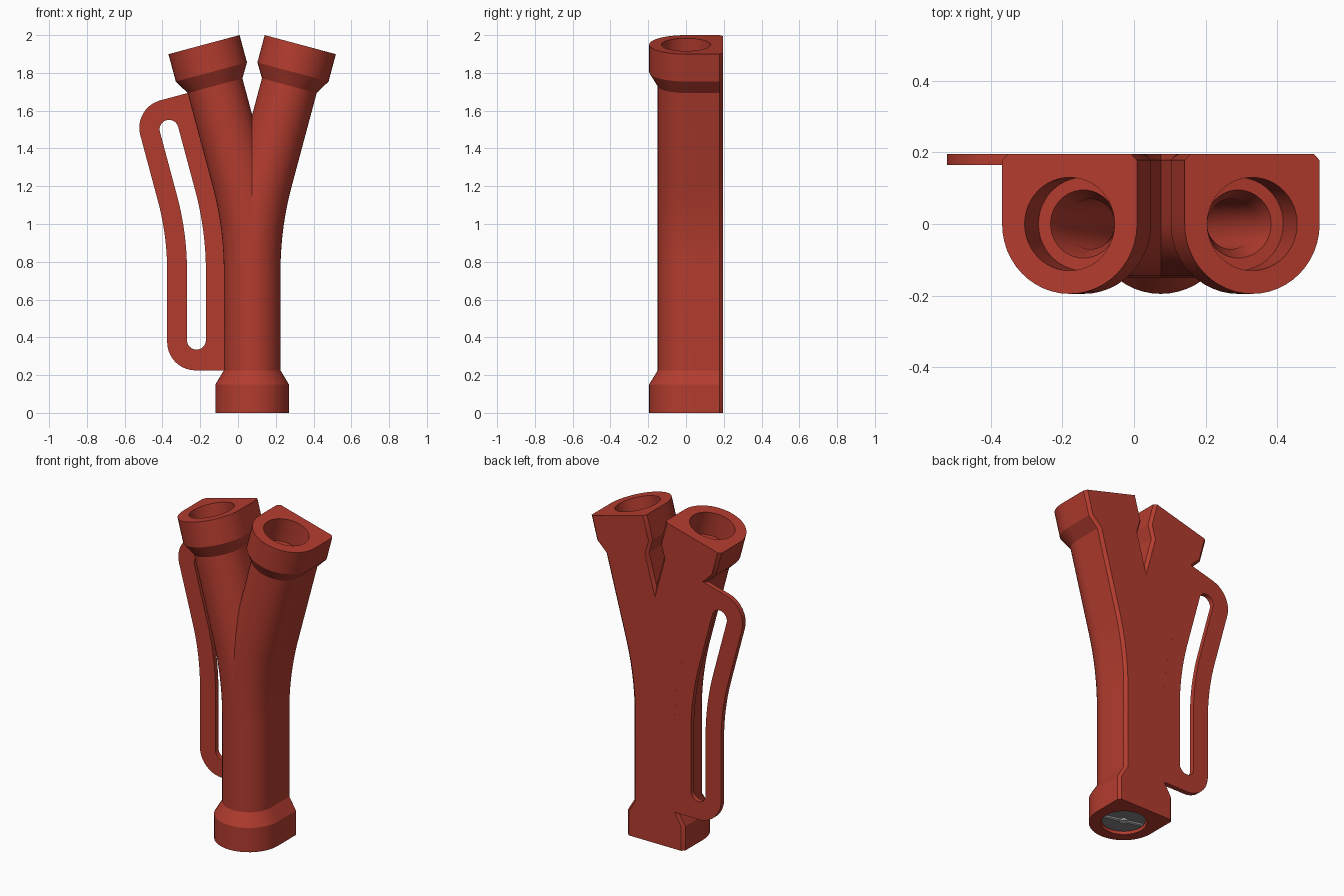
import bpy, bmesh, math

if "Cube" in bpy.data.objects:
    bpy.data.objects.remove(bpy.data.objects["Cube"])

AXIS = 0.075                 # x of the symmetry plane
TILT = math.radians(15)
START, R = 0.75, 1.888       # bend start height and bend radius
ARC_END = START + R * TILT
TOP = ARC_END + 0.736        # length along one branch
BACK, CHAMFER = 0.195, 0.017
HALF = 24                    # segments per half section


def material(name, rgb):
    m = bpy.data.materials.new(name)
    m.diffuse_color = (*rgb, 1)
    m.use_nodes = True
    m.node_tree.nodes["Principled BSDF"].inputs["Base Color"].default_value = m.diffuse_color
    return m


red = material("brick red", (0.45, 0.045, 0.028))
grey = material("dark grey", (0.24, 0.24, 0.24))
light = material("light grey", (0.55, 0.55, 0.55))


def path(s, off):
    """Position (x, z) at length s and sideways offset off on the right branch."""
    if s <= START:
        return off, s
    a = min((s - START) / R, TILT)
    x = R - (R - off) * math.cos(a)
    z = START + (R - off) * math.sin(a)
    d = max(0, s - ARC_END)
    return x + d * math.sin(TILT), z + d * math.cos(TILT)


def d_section(r):
    """Round front, flat chamfered back."""
    pts = [(r * math.cos(a), r * math.sin(a))
           for a in (math.pi + math.pi * i / HALF for i in range(HALF))]
    side = [(r, (BACK - CHAMFER) * i / 5) for i in range(6)]
    w = r - CHAMFER
    back = [(w - 2 * w * i / 12, BACK) for i in range(13)]
    return pts + side + back + [(-x, y) for x, y in reversed(side[1:])]


def round_section(r):
    return [(r * math.cos(a), r * math.sin(a))
            for a in (math.pi + math.pi * i / HALF for i in range(2 * HALF))]


def finish(ob, mat, smooth=True):
    ob.data.materials.append(mat)
    bpy.ops.object.select_all(action='DESELECT')
    ob.select_set(True)
    bpy.context.view_layer.objects.active = ob
    if smooth:
        bpy.ops.object.shade_smooth_by_angle(angle=math.radians(30))


# Forked pipe: outer skin up one branch, bore back down, mirrored at the fork
bend = [START + (ARC_END - START) * i / 14 for i in range(15)]
outer = ([(0, .195), (.15, .195), (.225, .15)] + [(s, .15) for s in bend]
         + [(TOP - .225, .15), (TOP - .15, .195), (TOP, .195)])
bore = ([(TOP, .13), (TOP - .15, .13), (TOP - .15, .095), (TOP - .225, .07)]
        + [(s, .07) for s in reversed(bend)]
        + [(.225, .07), (.15, .095), (.15, .13), (0, .13)])
bm = bmesh.new()
rings = []
for stations, section in ((outer, d_section), (bore, round_section)):
    for s, r in stations:
        ring = []
        for off, y in section(r):
            x, z = path(s, off)
            ring.append(bm.verts.new((x, y, z)))
        rings.append(ring)
for k, a in enumerate(rings):
    b = rings[(k + 1) % len(rings)]
    n = len(a)
    for i in range(n):
        j = (i + 1) % n
        bm.faces.new((a[i], a[j], b[j], b[i]))
bmesh.ops.bisect_plane(bm, geom=bm.verts[:] + bm.edges[:] + bm.faces[:], dist=1e-4,
                       plane_co=(0, 0, 0), plane_no=(1, 0, 0), clear_inner=True)
copy = bmesh.ops.duplicate(bm, geom=bm.verts[:] + bm.edges[:] + bm.faces[:])
for v in copy["geom"]:
    if isinstance(v, bmesh.types.BMVert):
        v.co.x = -v.co.x
bmesh.ops.remove_doubles(bm, verts=bm.verts[:], dist=2e-4)
bmesh.ops.recalc_face_normals(bm, faces=bm.faces[:])
me = bpy.data.meshes.new("forked_pipe")
bm.to_mesh(me)
bm.free()
pipe = bpy.data.objects.new("forked_pipe", me)
pipe.location.x = AXIS
bpy.context.collection.objects.link(pipe)
finish(pipe, red)


# Slotted side handle: flat plate following the left branch
def arc(s, off, r, a0, a1, n=10):
    out = []
    for i in range(n + 1):
        a = math.radians(a0 + (a1 - a0) * i / n)
        out.append((s + r * math.sin(a), off + r * math.cos(a)))
    return out


def run(s0, s1, off, n=24):
    return [(s0 + (s1 - s0) * i / n, off) for i in range(1, n)]


lo, hi = 0.225, TOP - 0.225
rim = (run(hi, lo, .133) + [(lo, .133)] + arc(lo + .15, .30, .15, -90, 0)
       + run(lo + .15, hi - .15, .45) + arc(hi - .15, .30, .15, 0, 90) + [(hi, .133)])
slot = (arc(lo + .16, .295, .05, -180, 0, 16) + run(lo + .16, hi - .16, .345)
        + arc(hi - .16, .295, .05, 0, 180, 16) + run(hi - .16, lo + .16, .245))
cu = bpy.data.curves.new("side_handle", 'CURVE')
cu.dimensions = '2D'
cu.fill_mode = 'BOTH'
cu.extrude = 0.015
for loop in (rim, slot):
    sp = cu.splines.new('POLY')
    sp.points.add(len(loop) - 1)
    for p, (s, off) in zip(sp.points, loop):
        x, z = path(s, off)
        p.co = (-x, z, 0, 1)
    sp.use_cyclic_u = True
handle = bpy.data.objects.new("side_handle", cu)
handle.rotation_euler.x = math.pi / 2
handle.location = (AXIS, BACK - 0.015, 0)
bpy.context.collection.objects.link(handle)
bpy.ops.object.select_all(action='DESELECT')
handle.select_set(True)
bpy.context.view_layer.objects.active = handle
bpy.ops.object.convert(target='MESH')
finish(bpy.context.view_layer.objects.active, red)

# Insert in the bottom socket, with a cross bar and hub
bpy.ops.mesh.primitive_cylinder_add(vertices=48, radius=.122, depth=.1, location=(AXIS, 0, .065))
bpy.context.object.name = "socket_insert"
finish(bpy.context.object, grey)
bpy.ops.mesh.primitive_cube_add(size=1, location=(AXIS, 0, .012), rotation=(0, 0, math.radians(-15)))
bpy.context.object.name = "insert_bar"
bpy.context.object.scale = (.23, .022, .009)
finish(bpy.context.object, light, False)
bpy.ops.mesh.primitive_cylinder_add(vertices=24, radius=.025, depth=.012, location=(AXIS, 0, .011))
bpy.context.object.name = "insert_hub"
finish(bpy.context.object, light)
